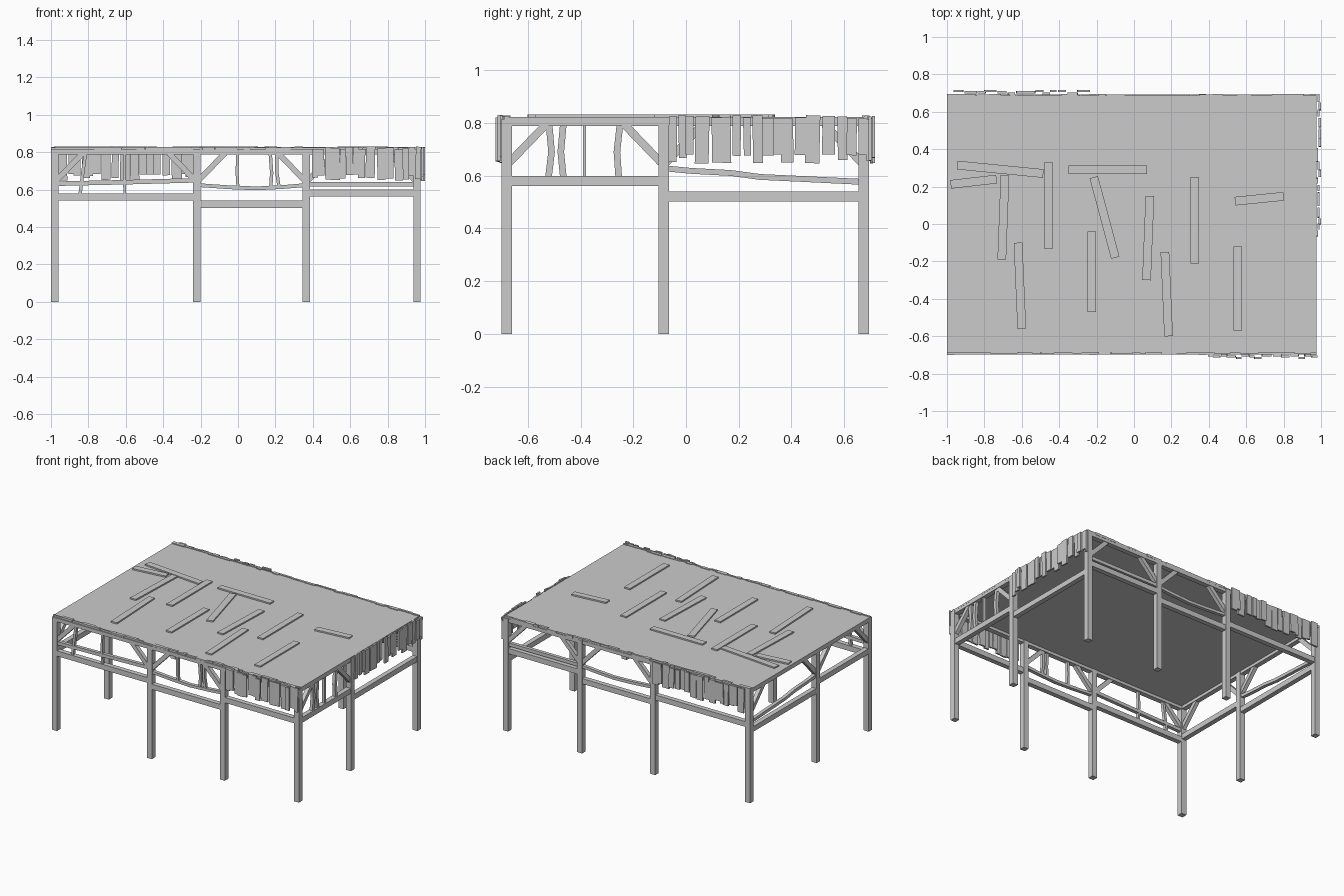
import bpy, bmesh, random
from mathutils import Vector

random.seed(4)
if "Cube" in bpy.data.objects:
    bpy.data.objects.remove(bpy.data.objects["Cube"])

wood = bpy.data.materials.new("weathered grey wood")
wood.use_nodes = True
GREY = (0.6, 0.6, 0.6, 1)
wood.diffuse_color = GREY
wood.node_tree.nodes["Principled BSDF"].inputs["Base Color"].default_value = GREY

XS = (-0.98, -0.22, 0.365, 0.957)
YS = (-0.68, -0.085, 0.675)
# wall name -> (runs along x, fixed coordinate, outward sign, post positions)
WALLS = {"front": (True, YS[0], -1, XS), "back": (True, YS[-1], 1, XS),
         "right": (False, XS[-1], 1, YS), "left": (False, XS[0], -1, YS)}


def sweep(bm, pts, side, w, h):
    """Rectangular bar along pts: w across 'side', h across the other direction."""
    pts, side = [Vector(p) for p in pts], Vector(side).normalized()
    rings = []
    for i, p in enumerate(pts):
        t = pts[min(i + 1, len(pts) - 1)] - pts[max(i - 1, 0)]
        up = t.cross(side).normalized()
        rings.append([bm.verts.new(p + side * a * w / 2 + up * b * h / 2)
                      for a, b in ((-1, -1), (1, -1), (1, 1), (-1, 1))])
    for a, b in zip(rings, rings[1:]):
        for k in range(4):
            bm.faces.new((a[k], a[(k + 1) % 4], b[(k + 1) % 4], b[k]))
    bm.faces.new(rings[0])
    bm.faces.new(rings[-1])


def finish(bm, name):
    bmesh.ops.recalc_face_normals(bm, faces=bm.faces)
    me = bpy.data.meshes.new(name)
    bm.to_mesh(me)
    bm.free()
    me.materials.append(wood)
    ob = bpy.data.objects.new(name, me)
    bpy.context.collection.objects.link(ob)


def on_wall(wall, u, z, out=0):
    along_x, c, s, _ = WALLS[wall]
    return (u, c + s * out, z) if along_x else (c + s * out, u, z)


def bar(bm, wall, uz, w, h, out=0):
    side = (0, 1, 0) if WALLS[wall][0] else (1, 0, 0)
    sweep(bm, [on_wall(wall, u, z, out) for u, z in uz], side, w, h)


# Posts around the perimeter
bm = bmesh.new()
for x in XS:
    for y in YS:
        if x in (XS[0], XS[-1]) or y != YS[1]:
            sweep(bm, [(x, y, 0), (x, y, 0.815)], (1, 0, 0), 0.04, 0.04)
finish(bm, "posts")

# Top plates under the roof
bm = bmesh.new()
for wall, (_, _, _, ps) in WALLS.items():
    bar(bm, wall, [(ps[0], 0.802), (ps[-1], 0.802)], 0.035, 0.026)
finish(bm, "top_plates")

# Straight rails, one per bay
bm = bmesh.new()
RAIL_Z = {"front": (0.56, 0.522, 0.582), "back": (0.56, 0.522, 0.582),
          "right": (0.58, 0.52), "left": (0.58, 0.52)}
for wall, zs in RAIL_Z.items():
    ps = WALLS[wall][3]
    for a, b, z in zip(ps, ps[1:], zs):
        bar(bm, wall, [(a, z), (b, z)], 0.035, 0.038)
finish(bm, "rails")

# Bent and sloping upper rails
bm = bmesh.new()
bar(bm, "front", [(-0.97, 0.632), (-0.6, 0.64), (-0.23, 0.65)], 0.025, 0.024)
SAG = [(-0.22, 0.625), (-0.05, 0.613), (0.1, 0.607), (0.25, 0.615), (0.365, 0.625)]
bar(bm, "front", SAG, 0.025, 0.02)
bar(bm, "back", SAG, 0.025, 0.02)
bar(bm, "back", [(0.365, 0.628), (0.957, 0.628)], 0.025, 0.024)
bar(bm, "left", [(-0.085, 0.628), (0.02, 0.618), (0.17, 0.61), (0.28, 0.595),
                 (0.45, 0.587), (0.675, 0.576)], 0.025, 0.022)
finish(bm, "bent_rails")

# Diagonal corner braces in the open bays
bm = bmesh.new()
OPEN = {"front": (0, 1), "back": (1, 2), "right": (0,), "left": (0, 1)}
for wall, bays in OPEN.items():
    ps = WALLS[wall][3]
    for i in bays:
        for u, d in ((ps[i], 1), (ps[i + 1], -1)):
            bar(bm, wall, [(u + d * 0.01, 0.65), (u + d * 0.15, 0.795)], 0.028, 0.03)
finish(bm, "corner_braces")

# Crooked studs: bottom u, middle u, top u, bottom z, width
bm = bmesh.new()
STUDS = {"front": [(-0.845, -0.83, -0.815, 0.57, 0.018), (-0.605, -0.608, -0.605, 0.57, 0.015),
                   (0.0, -0.005, -0.002, 0.61, 0.016), (0.175, 0.18, 0.172, 0.61, 0.018),
                   (0.22, 0.208, 0.208, 0.61, 0.018)],
         "right": [(-0.522, -0.51, -0.52, 0.59, 0.025), (-0.465, -0.475, -0.465, 0.59, 0.025),
                   (-0.385, -0.385, -0.385, 0.59, 0.012), (-0.255, -0.262, -0.25, 0.59, 0.025)]}
for wall, rows in STUDS.items():
    for a, b, c, z, w in rows:
        bar(bm, wall, [(a, z), (b, 0.69), (c, 0.8)], 0.022, w)
finish(bm, "crooked_studs")

# Ragged hanging planks on the closed bays
CLOSED = {"front": (0.395, 0.975), "back": (-0.965, -0.24), "right": (-0.065, 0.69)}
for wall, (u, end) in CLOSED.items():
    bm = bmesh.new()
    while u < end:
        w = min(random.uniform(0.025, 0.055), end - u + 0.005)
        out = random.choice((0.022, 0.029, 0.036))
        bar(bm, wall, [(u + w / 2 + random.uniform(-0.004, 0.004), random.uniform(0.645, 0.685)),
                       (u + w / 2, random.uniform(0.815, 0.83))], 0.012, w, out)
        u += w + random.choice((-0.004, 0, 0.004, 0.008))
    finish(bm, wall + "_hanging_planks")

# Flat roof deck
bm = bmesh.new()
sweep(bm, [(-1, 0, 0.816), (0.975, 0, 0.816)], (0, 1, 0), 1.37, 0.012)
finish(bm, "roof_deck")

# Uneven edging strips along the front and back of the roof
bm = bmesh.new()
for s in (-1, 1):
    x = -1
    while x < 0.975:
        w = min(random.uniform(0.03, 0.1), 0.975 - x)
        y0, y1 = random.uniform(0.665, 0.68), random.uniform(0.686, 0.697)
        sweep(bm, [(x + w / 2, s * y0, 0.819), (x + w / 2, s * y1, 0.819)],
              (1, 0, 0), w, random.uniform(0.012, 0.02))
        x += w + 0.001
finish(bm, "roof_edging")

# Loose boards lying on the roof: start x, y and end x, y
BOARDS = [(-.945, .315, -.485, .27), (-.98, .212, -.735, .24), (-.69, .26, -.707, -.19),
          (-.457, .33, -.457, -.13), (-.35, .29, .07, .29), (-.215, .25, -.1, -.18),
          (-.225, -.04, -.225, -.47), (-.62, -.1, -.6, -.56), (.085, .15, .067, -.3),
          (.325, .25, .325, -.21), (.165, -.15, .185, -.6), (.555, -.12, .555, -.57),
          (.54, .122, .8, .148)]
bm = bmesh.new()
for x0, y0, x1, y1 in BOARDS:
    sweep(bm, [(x0, y0, 0.826), (x1, y1, 0.826)], (y0 - y1, x1 - x0, 0), 0.046, 0.012)
finish(bm, "loose_roof_boards")
